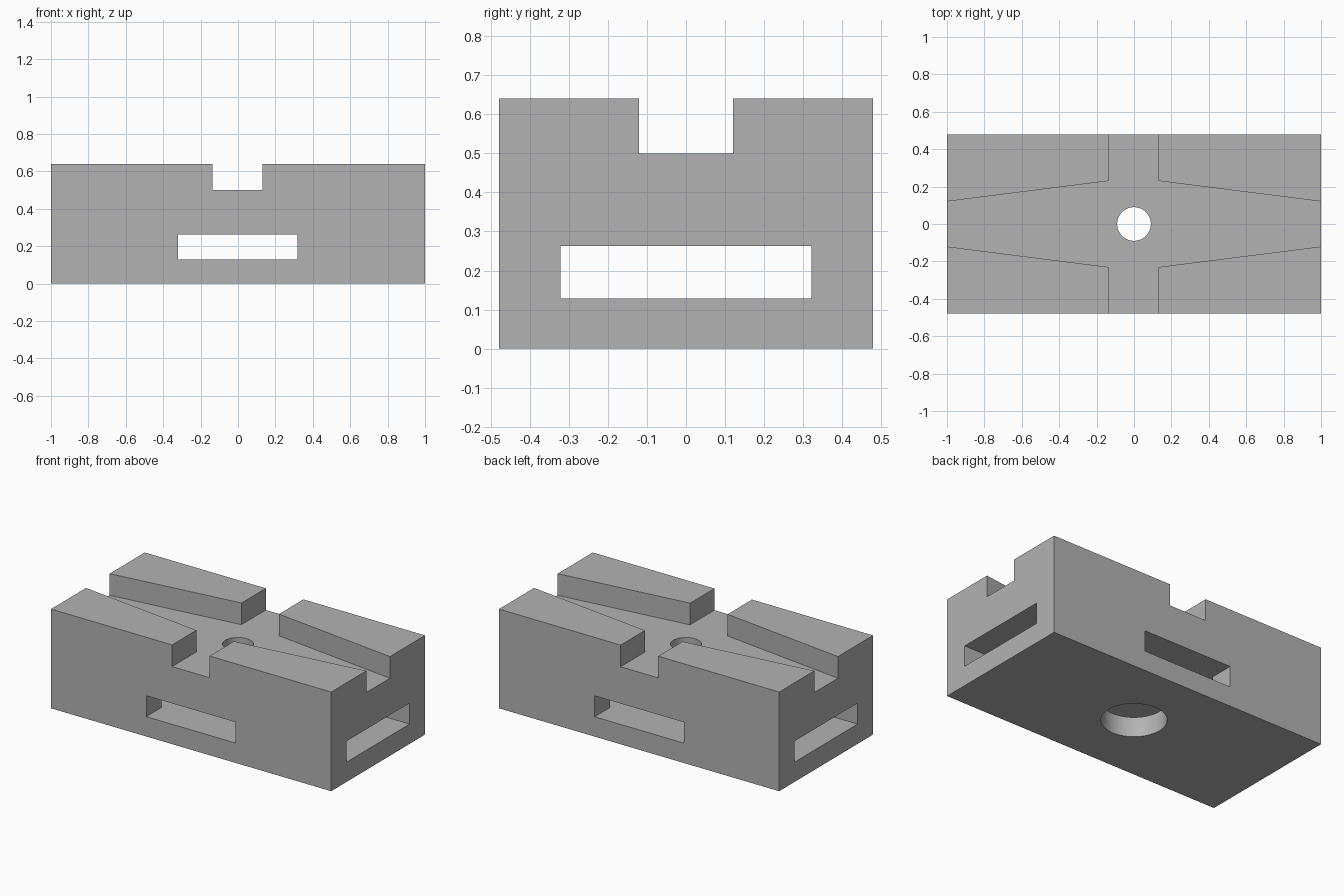
import bpy
import bmesh
import math

default_cube = bpy.data.objects.get("Cube")
if default_cube:
    bpy.data.objects.remove(default_cube, do_unlink=True)

HEIGHT = 0.64
CHANNEL_Z = 0.5

grey = bpy.data.materials.new("plain grey")
grey.use_nodes = True
grey.diffuse_color = (0.45, 0.45, 0.45, 1)
bsdf = next(n for n in grey.node_tree.nodes if n.type == 'BSDF_PRINCIPLED')
bsdf.inputs["Base Color"].default_value = grey.diffuse_color


def prism(name, outline, z0, z1):
    """Closed upright prism from a counter-clockwise outline."""
    bm = bmesh.new()
    base = bm.faces.new([bm.verts.new((x, y, z0)) for x, y in outline])
    top = bmesh.ops.extrude_face_region(bm, geom=[base])["geom"]
    moved = [v for v in top if isinstance(v, bmesh.types.BMVert)]
    bmesh.ops.translate(bm, verts=moved, vec=(0, 0, z1 - z0))
    bmesh.ops.recalc_face_normals(bm, faces=bm.faces)
    mesh = bpy.data.meshes.new(name)
    bm.to_mesh(mesh)
    bm.free()
    mesh.materials.append(grey)
    obj = bpy.data.objects.new(name, mesh)
    bpy.context.collection.objects.link(obj)
    return obj


def rect(x0, x1, y0, y1):
    return [(x0, y0), (x1, y0), (x1, y1), (x0, y1)]


def circle(radius, sides=64):
    angles = [math.tau * i / sides for i in range(sides)]
    return [(radius * math.cos(a), radius * math.sin(a)) for a in angles]


# Solid block
block = prism("block", rect(-1, 1, -0.478, 0.478), 0, HEIGHT)

# Tapered lengthwise channel, widest in the middle
taper = [(-1.1, -0.108), (-0.136, -0.23), (0.132, -0.23),
         (1.1, -0.108), (1.1, 0.108), (0.132, 0.23),
         (-0.136, 0.23), (-1.1, 0.108)]

cutters = [
    prism("tapered_channel_cutter", taper, CHANNEL_Z, 1),
    # Straight crosswise channel
    prism("cross_channel_cutter", rect(-0.136, 0.132, -1, 1), CHANNEL_Z, 1),
    # Rectangular tunnels through both directions
    prism("front_tunnel_cutter", rect(-0.32, 0.317, -1, 1), 0.128, 0.263),
    prism("side_tunnel_cutter", rect(-1.2, 1.2, -0.321, 0.321), 0.128, 0.263),
    # Vertical hole with a wider opening underneath
    prism("centre_hole_cutter", circle(0.09), 0.2, 1),
    prism("lower_hole_cutter", circle(0.19), -0.2, 0.2),
]

for cutter in cutters:
    cutter.hide_render = True
    mod = block.modifiers.new(cutter.name, 'BOOLEAN')
    mod.operation = 'DIFFERENCE'
    mod.solver = 'EXACT'
    mod.object = cutter

# Apply the cuts and drop the cutters
bpy.ops.object.select_all(action='DESELECT')
bpy.context.view_layer.objects.active = block
block.select_set(True)
for cutter in cutters:
    bpy.ops.object.modifier_apply(modifier=cutter.name)
    bpy.data.objects.remove(cutter, do_unlink=True)
bpy.ops.object.shade_smooth_by_angle(angle=math.radians(30))
